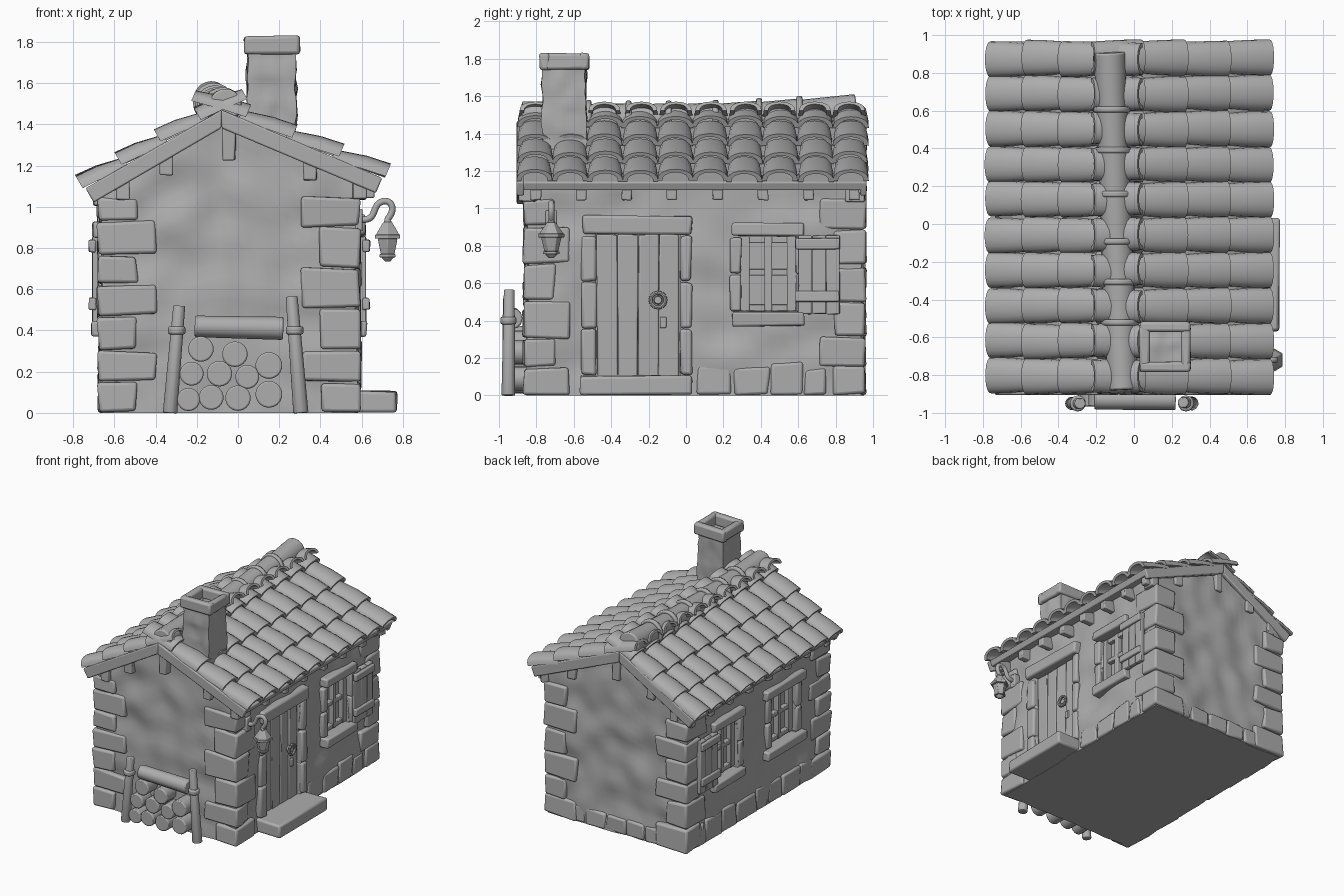
import bpy, bmesh, math, random
from mathutils import Vector, Matrix, noise

random.seed(4)
cube = bpy.data.objects.get("Cube")
if cube:
    bpy.data.objects.remove(cube, do_unlink=True)

grey = bpy.data.materials.new("clay_grey")
grey.use_nodes = True
GREY = (0.42, 0.42, 0.42, 1)
grey.diffuse_color = GREY
grey.node_tree.nodes["Principled BSDF"].inputs["Base Color"].default_value = GREY


# helpers
def finish(name, bm, bevel=0.0, angle=40):
    bmesh.ops.recalc_face_normals(bm, faces=bm.faces)
    mesh = bpy.data.meshes.new(name)
    bm.to_mesh(mesh)
    bm.free()
    mesh.materials.append(grey)
    ob = bpy.data.objects.new(name, mesh)
    bpy.context.collection.objects.link(ob)
    bpy.ops.object.select_all(action="DESELECT")
    bpy.context.view_layer.objects.active = ob
    ob.select_set(True)
    bpy.ops.object.shade_smooth_by_angle(angle=math.radians(angle))
    if bevel:
        mod = ob.modifiers.new("Bevel", "BEVEL")
        mod.width, mod.segments = bevel, 2
    return ob


def blocks(name, spans, bevel=0.012, jitter=0.0):
    """One object from many boxes, each given as x, y and z ranges."""
    bm = bmesh.new()
    for span in spans:
        for v in bmesh.ops.create_cube(bm, size=1)["verts"]:
            v.co = [lo + (hi - lo) * (c + 0.5) for (lo, hi), c in zip(span, v.co)]
            v.co += Vector([random.uniform(-jitter, jitter) for _ in range(3)])
            v.co.z = max(v.co.z, 0)
    return finish(name, bm, bevel)


def rods(name, parts, seg=16, bevel=0.0):
    """One object from many tapered rods, each given as start, end and two radii."""
    bm = bmesh.new()
    for a, b, r0, r1 in parts:
        a, b = Vector(a), Vector(b)
        turn = (b - a).to_track_quat("Z", "Y").to_matrix().to_4x4()
        bmesh.ops.create_cone(bm, cap_ends=True, segments=seg, radius1=r0, radius2=r1,
                              depth=(b - a).length, matrix=Matrix.Translation((a + b) / 2) @ turn)
    return finish(name, bm, bevel)


def prism(name, outline, y0, y1, bevel=0.008):
    bm = bmesh.new()
    face = bm.faces.new([bm.verts.new((x, y0, z)) for x, z in outline])
    out = bmesh.ops.extrude_face_region(bm, geom=[face])["geom"]
    for v in out:
        if isinstance(v, bmesh.types.BMVert):
            v.co.y = y1
    return finish(name, bm, bevel)


def rough(bm, amount, scale):
    bm.normal_update()
    moves = [(v, v.normal * noise.noise(v.co * scale) * amount) for v in bm.verts]
    for v, d in moves:
        v.co += d if v.co.z > 0.01 else Vector((d.x, d.y, 0))


# roof lines
APEX = Vector((-0.08, 1.47))
EAVES = {-1: Vector((-0.74, 1.09)), 1: Vector((0.70, 1.14))}


def roof_z(x):
    e = EAVES[-1 if x < APEX.x else 1]
    return APEX.y + (e.y - APEX.y) * (x - APEX.x) / (e.x - APEX.x)


# plastered walls
bm = bmesh.new()
bmesh.ops.create_cube(bm, size=1)
bmesh.ops.subdivide_edges(bm, edges=bm.edges[:], cuts=25, use_grid_fill=True)
for v in bm.verts:
    x = -0.045 + 1.23 * v.co.x
    v.co = (x, 0.045 + 1.78 * v.co.y, (v.co.z + 0.5) * (roof_z(x) - 0.03))
rough(bm, 0.03, 6)
walls = finish("walls", bm)


def recess(name, span):
    cutter = blocks(name + "_cutter", [span], bevel=0)
    cutter.hide_render = True
    cutter.hide_set(True)
    cutter.display_type = "WIRE"
    mod = walls.modifiers.new(name, "BOOLEAN")
    mod.operation, mod.object, mod.solver = "DIFFERENCE", cutter, "EXACT"


# corner stones and base course
X0, X1, Y0, Y1 = -0.68, 0.59, -0.87, 0.96
stones = []
for sx in (-1, 1):
    for sy in (-1, 1):
        z, k = 0, sy > 0
        while z < 0.98:
            h = random.uniform(0.14, 0.21)
            lx, ly = (0.28, 0.17) if k else (0.19, 0.25)
            xs = (X0, X0 + lx) if sx < 0 else (X1 - lx, X1)
            ys = (Y0, Y0 + ly) if sy < 0 else (Y1 - ly, Y1)
            stones.append((xs, ys, (z + 0.005, min(z + h, 1.05) - 0.005)))
            z, k = z + h, not k
for sx in (-1, 1):
    y = 0.06 if sx > 0 else -0.64
    while y < 0.74:
        w = random.uniform(0.15, 0.26)
        xs = (X1 - 0.1, X1 - 0.005) if sx > 0 else (X0 + 0.005, X0 + 0.1)
        stones.append((xs, (y, min(y + w, 0.76) - 0.008), (0, random.uniform(0.14, 0.18))))
        y += w
x = X0 + 0.2
while x < X1 - 0.2:
    w = random.uniform(0.14, 0.22)
    stones.append(((x, x + w - 0.008), (Y1 - 0.1, Y1 - 0.01), (0, 0.13)))
    x += w
blocks("wall_stones", stones, 0.022, 0.009)

# roof boards, verge boards, rafters and purlins
for s, side in ((-1, "right"), (1, "left")):
    e = EAVES[s]
    d = (e - APEX).normalized()
    down = Vector((d.y, -d.x)) * s
    for part, depth, ya, yb in (("roof_boards", 0.05, -0.87, 0.95),
                                ("front_verge", 0.08, -0.905, -0.865),
                                ("back_verge", 0.08, 0.93, 0.965)):
        low = Vector((APEX.x, APEX.y - depth * 1.1))
        prism(f"{side}_{part}", [APEX, e, e + down * depth, low], ya, yb)
    x = 0.62 if s > 0 else -0.66
    top = roof_z(x) - 0.04
    blocks(f"{side}_rafter_ends", [(tuple(sorted((x - s * 0.2, x + s * 0.04))), (y, y + 0.055),
                                   (top - 0.09, top)) for y in
                                  [-0.83 + 0.243 * i for i in range(8)]], 0.008, 0.004)
purlins = [(x, h) for x, h in ((-0.56, 0.12), (-0.35, 0.12), (-0.045, 0.19), (0.35, 0.12), (0.59, 0.11))]
blocks("purlin_ends", [((x - 0.033, x + 0.033), ys, (roof_z(x) - 0.04 - h, roof_z(x) - 0.04))
                       for x, h in purlins for ys in ((-0.895, -0.8), (0.85, 0.955))], 0.008, 0.004)

# barrel tiles
for s, side in ((-1, "right"), (1, "left")):
    bm = bmesh.new()
    line = EAVES[s] - APEX
    d = line.normalized()
    up = Vector((-d.y, d.x)) * s
    step = line.length / 3.45
    for row in range(10):
        yc = -0.805 + 0.187 * row
        for course in range(4):
            lift = random.uniform(0.018, 0.028)
            dy = random.uniform(-0.006, 0.006)
            rings = []
            for t, r, h, l in ((0, 0.096, 0.066, lift), (0.5, 0.093, 0.066, lift * 0.6),
                               (1.12, 0.084, 0.055, -0.005)):
                at = EAVES[s] + d * 0.012 - d * (course + t) * step
                ring = []
                for k, order in ((1, range(11)), (0.72, range(10, -1, -1))):
                    for i in order:
                        a = math.pi * i / 10
                        p = at + up * (l - 0.012 + k * h * math.sin(a) ** 0.8)
                        ring.append(bm.verts.new((p.x, yc + dy - k * r * math.cos(a), p.y)))
                rings.append(ring)
            n = len(rings[0])
            for a, b in zip(rings, rings[1:]):
                for i in range(n):
                    bm.faces.new((a[i], a[(i + 1) % n], b[(i + 1) % n], b[i]))
            for ring in (rings[0], rings[-1]):
                for i in range(n // 2 - 1):
                    bm.faces.new((ring[i], ring[i + 1], ring[n - 2 - i], ring[n - 1 - i]))
    finish(f"{side}_roof_tiles", bm)

# ridge caps
ridge = [Vector((-0.06 - 0.07 * t, -0.88 + 1.79 * t, 1.495 - 0.10 * t + 0.13 * t * t))
         for t in (0, 0.2, 0.32, 0.44, 0.58, 0.71, 0.83, 1)]
rods("ridge_caps", [(a, b, 0.078, 0.086) for a, b in zip(ridge, ridge[1:])], 20, 0.01)
rods("ridge_collars", [(p - Vector((0, 0.016, 0)), p + Vector((0, 0.016, 0)), 0.1, 0.1)
                       for p in ridge[1:-1]], 20, 0.01)

# chimney
bm = bmesh.new()
bmesh.ops.create_cube(bm, size=1)
bmesh.ops.subdivide_edges(bm, edges=bm.edges[:], cuts=9, use_grid_fill=True)
for v in bm.verts:
    v.co = (0.16 + 0.23 * v.co.x, -0.65 + 0.23 * v.co.y, 1.53 + 0.44 * v.co.z)
rough(bm, 0.02, 13)
finish("chimney_stack", bm)
blocks("chimney_cap", [((0.03, 0.30), (-0.785, -0.73), (1.74, 1.83)),
                       ((0.03, 0.30), (-0.57, -0.515), (1.74, 1.83)),
                       ((0.03, 0.083), (-0.76, -0.54), (1.742, 1.828)),
                       ((0.247, 0.30), (-0.76, -0.54), (1.742, 1.828))], 0.015, 0.004)

# door
recess("door_opening", ((0.53, 0.7), (-0.48, -0.03), (0.08, 0.87)))
blocks("door_planks", [((0.5, 0.555), (-0.475 + 0.11 * i, -0.368 + 0.11 * i), (0.1, 0.86))
                       for i in range(4)], 0.008, 0.006)
blocks("door_step", [((0.5, 0.77), (-0.565, 0.035), (0, 0.105))], 0.015, 0.006)
blocks("door_lintel", [((0.45, 0.62), (-0.55, 0.03), (0.86, 0.96))], 0.015, 0.006)
blocks("door_jambs", [((0.5, 0.597), ys, (z, z + 0.245)) for z in (0.11, 0.36, 0.61)
                      for ys in ((-0.56, -0.48), (-0.03, 0.03))], 0.015, 0.006)
bm = bmesh.new()
path = [(0.585, -0.15 + 0.04 * math.cos(i * math.tau / 12), 0.51 + 0.04 * math.sin(i * math.tau / 12))
        for i in range(13)]
bm.free()
rods("door_handle_ring", [(a, b, 0.011, 0.011) for a, b in zip(path, path[1:])], 8)
rods("door_handle_boss", [((0.54, -0.15, 0.51), (0.585, -0.15, 0.51), 0.025, 0.02)])
blocks("door_lock", [((0.55, 0.568), (-0.14, -0.105), (0.36, 0.42))], 0.006)


# windows
def window(name, s, yc, half, reach, shutter):
    face = 0.575 if s > 0 else -0.66

    def part(a, b, y0, y1, z0, z1):
        return (tuple(sorted((face + s * a, face + s * b))), (yc + y0, yc + y1), (z0, z1))
    recess(name + "_opening", part(-0.08, 0.15, -half, half, 0.44, 0.86))
    blocks(name + "_glass", [part(-0.1, -0.065, -half, half, 0.44, 0.86)], 0)
    bars = [part(-0.07, -0.025, y - w, y + w, 0.45, 0.85)
            for y, w in ((0.02 - half, 0.025), (0, 0.02), (half - 0.02, 0.025))]
    bars += [part(-0.07, -0.03, -half, half, z, z + 0.035) for z in (0.45, 0.64, 0.815)]
    blocks(name + "_frame", bars, 0.005)
    blocks(name + "_lintel_and_sill", [part(-0.1, 0.045, -reach, reach, 0.85, 0.925),
                                       part(-0.1, 0.05, -reach, reach, 0.37, 0.445)], 0.012, 0.005)
    blocks(name + "_side_stones", [part(-0.09, 0.02, y, y + 0.06, z, z + 0.195)
                                   for y in (-half - 0.06, half) for z in (0.45, 0.65)], 0.012, 0.005)
    if shutter:
        blocks(name + "_shutter", [part(0.01, 0.045, y, y + 0.072, 0.435, 0.855)
                                   for y in (half + 0.015, half + 0.09, half + 0.165)], 0.006, 0.003)
        blocks(name + "_shutter_battens", [part(0.03, 0.065, half, half + 0.235, z, z + 0.06)
                                           for z in (0.5, 0.78)], 0.008, 0.003)


window("left_window", 1, 0.44, 0.145, 0.195, True)
window("right_back_window", -1, 0.44, 0.145, 0.195, True)
window("right_front_window", -1, -0.28, 0.16, 0.25, False)

# lantern on a curved bracket
LX, LY = 0.726, -0.72
rods("lantern", [((LX, LY, a), (LX, LY, b), r0, r1) for a, b, r0, r1 in (
    (0.735, 0.755, 0.015, 0.035), (0.755, 0.77, 0.045, 0.045), (0.77, 0.845, 0.038, 0.055),
    (0.845, 0.865, 0.07, 0.07), (0.865, 0.925, 0.065, 0.025), (0.925, 0.955, 0.022, 0.012))], 6, 0.003)
curve = bpy.data.curves.new("lantern_bracket", "CURVE")
curve.dimensions, curve.bevel_depth, curve.use_fill_caps = "3D", 0.016, True
spline = curve.splines.new("NURBS")
pts = [(0.56, 0.94), (0.63, 0.93), (0.66, 0.96), (0.67, 1.02), (0.74, 1.04), (0.76, 0.98), (LX, 0.94)]
spline.points.add(len(pts) - 1)
spline.use_endpoint_u = True
for p, (x, z) in zip(spline.points, pts):
    p.co = (x, LY, z, 1)
curve.materials.append(grey)
bpy.context.collection.objects.link(bpy.data.objects.new("lantern_bracket", curve))
blocks("lantern_wall_plate", [((0.55, 0.605), (LY - 0.03, LY + 0.03), (0.88, 0.99))], 0.008)

# firewood stack
rods("firewood_logs", [((x, -0.965, z), (x, -0.8, z), r, r) for x, z, r in (
    (-0.18, 0.31, 0.062), (-0.015, 0.285, 0.062), (0.15, 0.23, 0.065), (-0.225, 0.19, 0.058),
    (-0.09, 0.19, 0.062), (0.045, 0.175, 0.058), (-0.24, 0.065, 0.056), (-0.13, 0.075, 0.06),
    (0, 0.072, 0.062), (0.15, 0.09, 0.065))], 18, 0.008)
rods("firewood_rail_log", [((-0.21, -0.93, 0.42), (0.22, -0.93, 0.41), 0.052, 0.056)], 12, 0.008)
rods("firewood_posts", [((-0.33, -0.95, 0), (-0.285, -0.95, 0.52), 0.036, 0.03),
                        ((0.305, -0.95, 0), (0.26, -0.945, 0.565), 0.038, 0.03)], 10, 0.006)
rods("post_bindings", [((x, -0.95, 0.38), (x, -0.95, 0.42), 0.043, 0.043) for x in (-0.297, 0.275)],
     12, 0.01)
